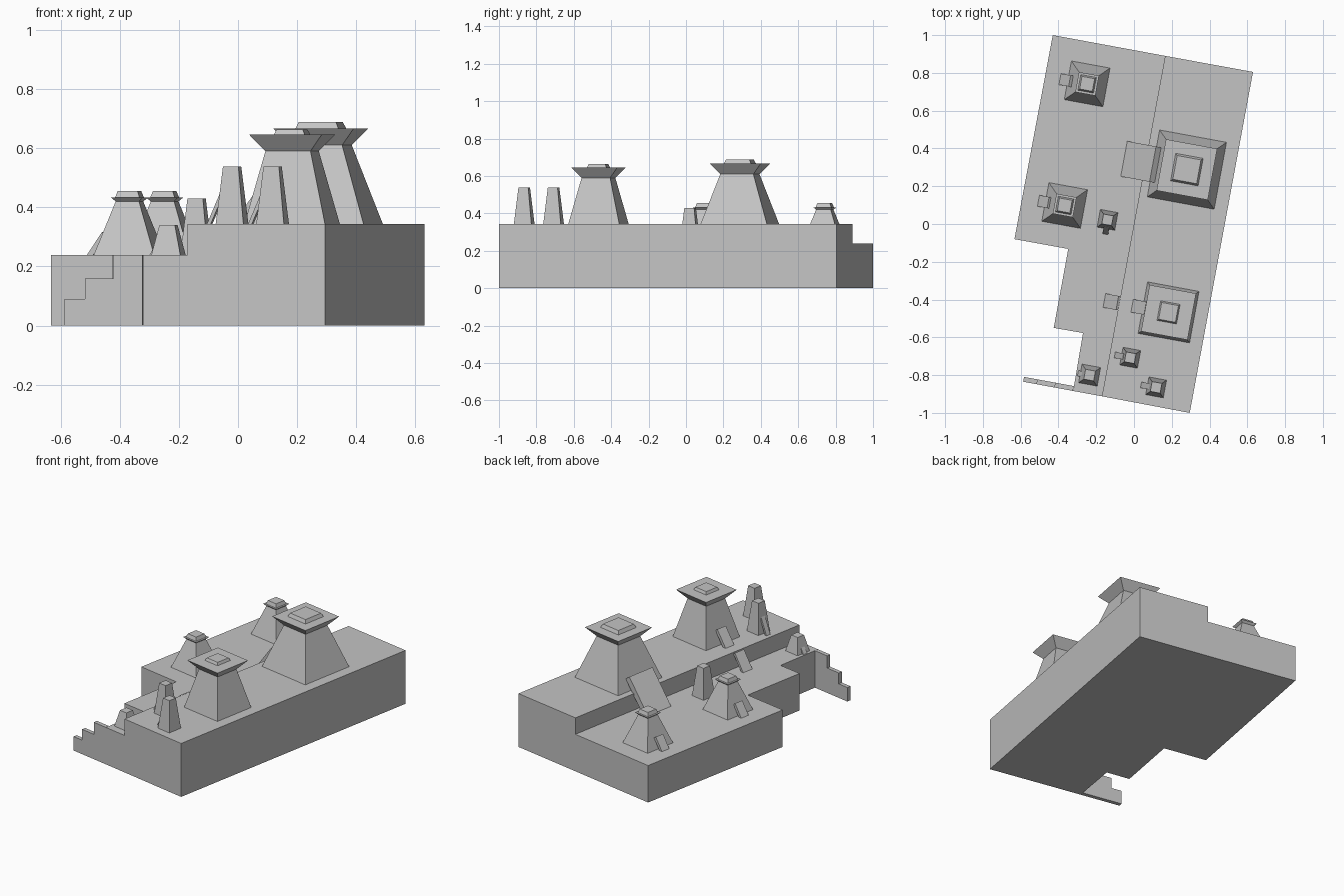
import bpy, bmesh, math
from mathutils import Matrix, Vector

if "Cube" in bpy.data.objects:
    bpy.data.objects.remove(bpy.data.objects["Cube"])

TURN = math.radians(-10.45)   # the whole site is turned on its base
LOW, HIGH = 0.238, 0.344      # terrace heights

stone = bpy.data.materials.new("grey stone")
stone.use_nodes = True
stone.diffuse_color = (0.55, 0.55, 0.55, 1)
stone.node_tree.nodes["Principled BSDF"].inputs["Base Color"].default_value = (0.55, 0.55, 0.55, 1)


def finish(name, bm):
    bmesh.ops.recalc_face_normals(bm, faces=bm.faces)
    mesh = bpy.data.meshes.new(name)
    bm.to_mesh(mesh)
    bm.free()
    mesh.materials.append(stone)
    obj = bpy.data.objects.new(name, mesh)
    bpy.context.collection.objects.link(obj)
    return obj


def prism(name, points, offset):
    """Extrude a flat polygon along an offset."""
    bm = bmesh.new()
    face = bm.faces.new([bm.verts.new(p) for p in points])
    grown = bmesh.ops.extrude_face_region(bm, geom=[face])["geom"]
    verts = [g for g in grown if isinstance(g, bmesh.types.BMVert)]
    bmesh.ops.translate(bm, verts=verts, vec=offset)
    return finish(name, bm)


def stack(name, x, y, base, rings):
    """Loft square rings given as (side, height) into one closed tower."""
    bm = bmesh.new()
    loops = []
    for side, z in rings:
        h = side / 2
        loops.append([bm.verts.new((sx * h, sy * h, z - base))
                      for sx, sy in ((-1, -1), (1, -1), (1, 1), (-1, 1))])
    for a, b in zip(loops, loops[1:]):
        for i in range(4):
            j = (i + 1) % 4
            bm.faces.new((a[i], a[j], b[j], b[i]))
    bm.faces.new(loops[0])
    bm.faces.new(loops[-1])
    obj = finish(name, bm)
    obj.location = (x, y, base)
    obj.rotation_euler.z = TURN


def ramp(name, x, y, z, width, run, rise, thick, spin=0):
    """Leaning slab whose foot is centred on x, y and rises along local +x."""
    length = math.hypot(run, rise)
    dx, dz = thick * rise / length, thick * run / length
    w = width / 2
    profile = [(0, 0), (run, rise), (run + dx, rise - dz), (thick * length / rise, 0)]
    obj = prism(name, [(u, -w, h) for u, h in profile], (0, width, 0))
    obj.location = (x, y, z)
    obj.rotation_euler.z = TURN + spin


# Terraces
lower = [(-0.43, 1.0), (0.165, 0.89), (-0.17, -0.912), (-0.322, -0.884),
         (-0.27, -0.577), (-0.425, -0.55), (-0.348, -0.132), (-0.633, -0.08)]
upper = [(0.165, 0.89), (0.63, 0.805), (0.295, -1.0), (-0.17, -0.912)]
prism("lower_terrace", [(x, y, 0) for x, y in lower], (0, 0, LOW))
prism("upper_terrace", [(x, y, 0) for x, y in upper], (0, 0, HIGH))

# Stepped wall at the front corner
steps = [(0, 0), (0, 0.09), (0.071, 0.09), (0.071, 0.16),
         (0.168, 0.16), (0.168, LOW), (0.268, LOW), (0.268, 0)]
wall = prism("stepped_wall", [(u, 0, z) for u, z in steps], (0, 0.026, 0))
wall.location = (-0.587, -0.835, 0)
wall.rotation_euler.z = TURN

# Towers with flared rims and raised caps
stack("large_tower", 0.28, 0.288, HIGH,
      [(0.36, HIGH), (0.18, 0.61), (0.276, 0.666), (0.148, 0.666), (0.128, 0.688)])
stack("middle_tower", 0.183, -0.468, HIGH,
      [(0.277, HIGH), (0.155, 0.59), (0.25, 0.646), (0.105, 0.646), (0.09, 0.663)])
for name, x, y in (("back_small_tower", -0.248, 0.742), ("side_small_tower", -0.367, 0.098)):
    stack(name, x, y, LOW,
          [(0.208, LOW), (0.08, 0.42), (0.108, 0.433), (0.084, 0.433), (0.068, 0.455)])

# Plain tapered pillars
for name, x, y, base, top, side in (("middle_pillar", -0.14, 0.022, LOW, 0.43, 0.095),
                                    ("low_pillar", -0.235, -0.8, LOW, 0.34, 0.1),
                                    ("front_pillar_left", 0.117, -0.865, HIGH, 0.538, 0.095),
                                    ("front_pillar_right", -0.02, -0.708, HIGH, 0.538, 0.095)):
    stack(name, x, y, base, [(side, base), (0.053, top)])

# Ramps leaning on the towers and on the terrace edge
ramp("large_ramp", -0.053, 0.345, LOW, 0.19, 0.155, 0.2, 0.038)
ramp("middle_tower_ramp", -0.01, -0.433, HIGH, 0.07, 0.07, 0.1, 0.02)
ramp("terrace_ramp", -0.157, -0.405, LOW, 0.075, 0.07, 0.104, 0.015)
ramp("back_small_ramp", -0.392, 0.767, LOW, 0.06, 0.052, 0.078, 0.018)
ramp("side_small_ramp", -0.506, 0.123, LOW, 0.06, 0.052, 0.078, 0.018)
ramp("front_pillar_left_ramp", 0.037, -0.852, HIGH, 0.032, 0.045, 0.105, 0.012)
ramp("front_pillar_right_ramp", -0.102, -0.693, HIGH, 0.032, 0.045, 0.105, 0.012)
ramp("low_pillar_ramp", -0.297, -0.79, LOW, 0.03, 0.035, 0.06, 0.012)
ramp("middle_pillar_ramp", -0.152, -0.054, LOW, 0.03, 0.04, 0.1, 0.012, math.pi / 2)
